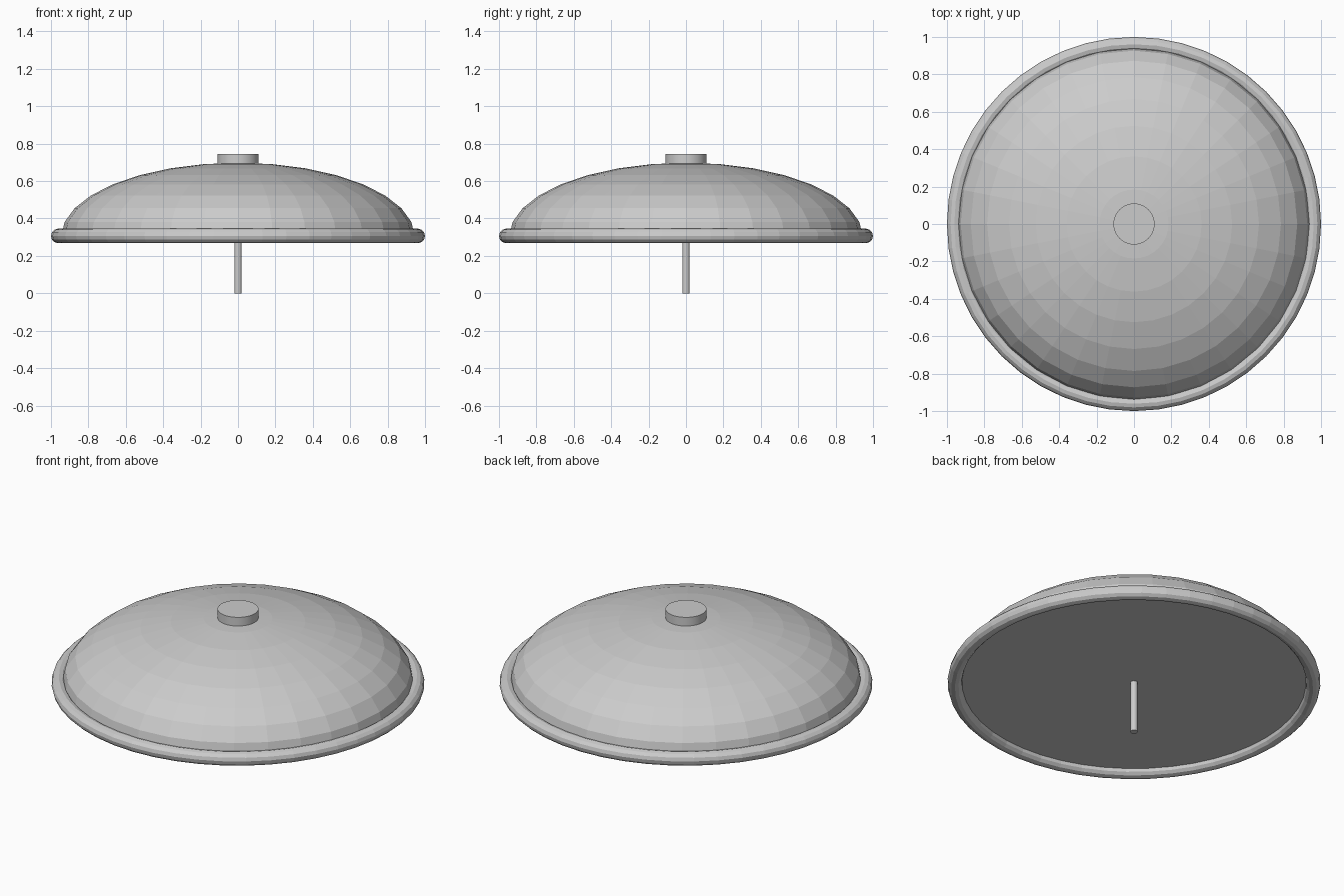
import bpy, bmesh, math

if "Cube" in bpy.data.objects:
    bpy.data.objects.remove(bpy.data.objects["Cube"])

grey = bpy.data.materials.new("plain_grey")
grey.use_nodes = True
colour = (0.6, 0.6, 0.6, 1)
grey.diffuse_color = colour
grey.node_tree.nodes["Principled BSDF"].inputs["Base Color"].default_value = colour

BASE = 0.305   # height of the dome's flat underside


def finish(name):
    ob = bpy.context.object
    ob.name = ob.data.name = name
    ob.data.materials.append(grey)
    return ob


def cylinder(name, radius, bottom, top, sides):
    bpy.ops.mesh.primitive_cylinder_add(vertices=sides, radius=radius, depth=top - bottom,
                                        location=(0, 0, (bottom + top) / 2))
    return finish(name)


# Dome: upper half of a flattened sphere, closed with a flat underside
bpy.ops.mesh.primitive_uv_sphere_add(segments=32, ring_count=16, radius=1)
dome = finish("dome")
bm = bmesh.new()
bm.from_mesh(dome.data)
bmesh.ops.delete(bm, geom=[v for v in bm.verts if v.co.z < -0.01], context='VERTS')
bmesh.ops.holes_fill(bm, edges=[e for e in bm.edges if e.is_boundary], sides=0)
for v in bm.verts:
    v.co.x *= 0.945
    v.co.y *= 0.945
    v.co.z = v.co.z * 0.393 + BASE
bmesh.ops.recalc_face_normals(bm, faces=bm.faces)
bm.to_mesh(dome.data)
bm.free()

# Rounded rim around the dome's edge
bpy.ops.mesh.primitive_torus_add(major_segments=48, minor_segments=12, major_radius=0.961,
                                 minor_radius=0.039, location=(0, 0, 0.307))
finish("rim")

# Knob on top and thin rod below
cylinder("knob", 0.11, 0.685, 0.745, 32)
cylinder("rod", 0.02, 0, BASE + 0.01, 16)
for name in ("knob", "rod"):
    bpy.ops.object.select_all(action='DESELECT')
    ob = bpy.data.objects[name]
    ob.select_set(True)
    bpy.context.view_layer.objects.active = ob
    bpy.ops.object.shade_smooth_by_angle(angle=math.radians(35))
